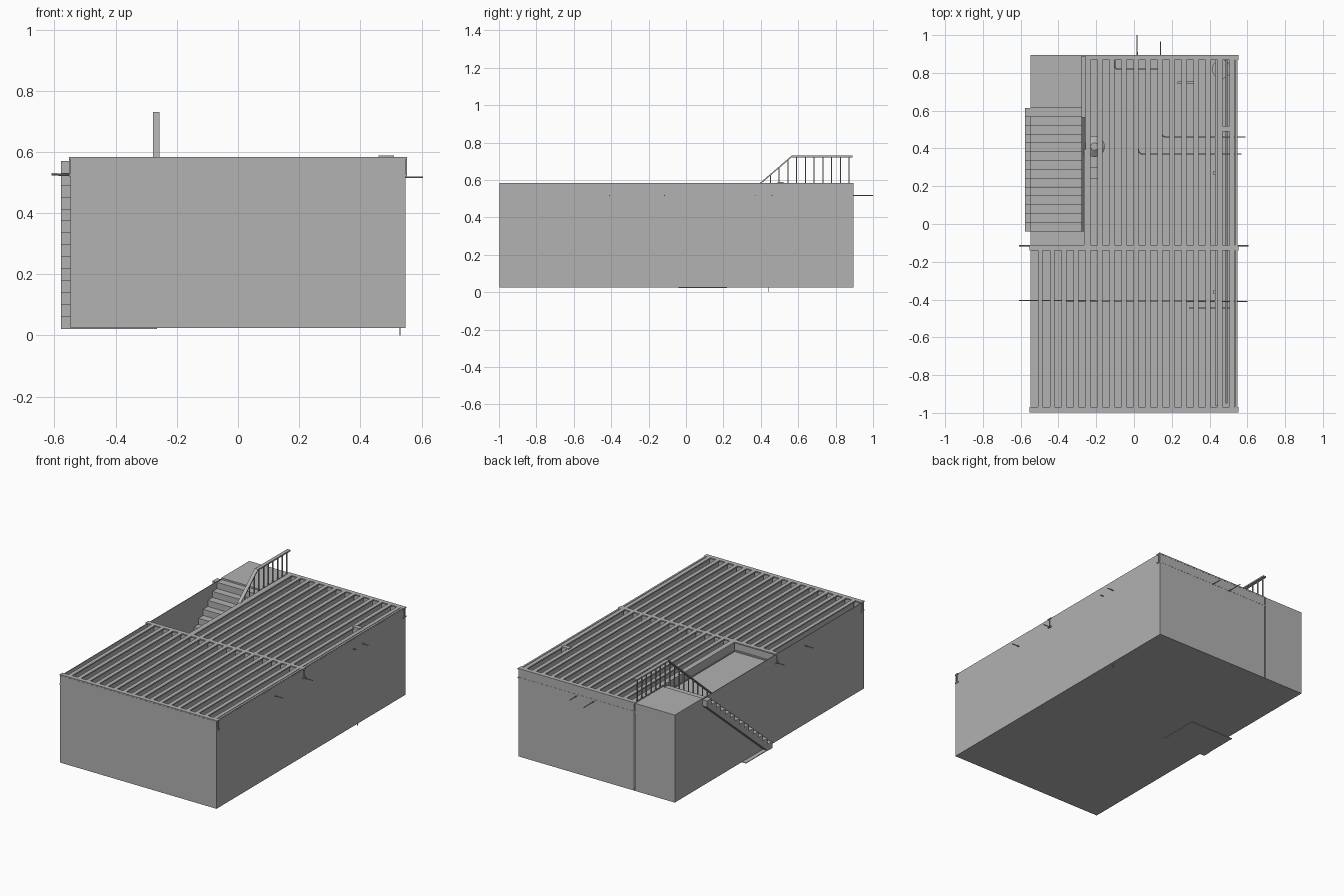
import bpy, bmesh, math
from mathutils import Vector, Matrix

if "Cube" in bpy.data.objects:
    bpy.data.objects.remove(bpy.data.objects["Cube"])

grey = bpy.data.materials.new("plain_grey")
grey.use_nodes = True
grey.diffuse_color = (0.445, 0.445, 0.445, 1)
grey.node_tree.nodes["Principled BSDF"].inputs["Base Color"].default_value = grey.diffuse_color


def finish(name, bm):
    bmesh.ops.recalc_face_normals(bm, faces=bm.faces)
    mesh = bpy.data.meshes.new(name)
    bm.to_mesh(mesh)
    bm.free()
    mesh.materials.append(grey)
    obj = bpy.data.objects.new(name, mesh)
    bpy.context.collection.objects.link(obj)
    return obj


def add_box(bm, x, y, z):
    """Box between pairs of limits on each axis."""
    size = [b - a for a, b in (x, y, z)]
    mid = [(a + b) / 2 for a, b in (x, y, z)]
    bmesh.ops.create_cube(bm, size=1, matrix=Matrix.Translation(mid) @ Matrix.Diagonal((*size, 1)))


def boxes(name, *limits):
    bm = bmesh.new()
    for lim in limits:
        add_box(bm, *lim)
    return finish(name, bm)


def extrude_profile(name, points, x0, x1):
    """Profile of (y, z) points pulled along x."""
    bm = bmesh.new()
    face = bm.faces.new([bm.verts.new((x0, y, z)) for y, z in points])
    made = bmesh.ops.extrude_face_region(bm, geom=[face])["geom"]
    bmesh.ops.translate(bm, verts=[v for v in made if isinstance(v, bmesh.types.BMVert)], vec=(x1 - x0, 0, 0))
    return finish(name, bm)


def cylinder(name, x, y, z0, z1, r, r_top=None, sides=24):
    bm = bmesh.new()
    bmesh.ops.create_cone(bm, cap_ends=True, segments=sides, radius1=r, radius2=r if r_top is None else r_top,
                          depth=z1 - z0, matrix=Matrix.Translation((x, y, (z0 + z1) / 2)))
    obj = finish(name, bm)
    for p in obj.data.polygons:
        p.use_smooth = abs(p.normal.z) < 0.9
    return obj


def pipe(name, points, r=0.003, bend=0.03):
    """Round tube with softened corners."""
    pts = [Vector(p) for p in points]
    path = [pts[0]]
    for a, b, c in zip(pts, pts[1:], pts[2:]):
        s, e = b + (a - b).normalized() * bend, b + (c - b).normalized() * bend
        path += [s.lerp(b, t).lerp(b.lerp(e, t), t) for t in (0, 0.25, 0.5, 0.75, 1)]
    path.append(pts[-1])
    curve = bpy.data.curves.new(name, "CURVE")
    curve.dimensions = "3D"
    curve.bevel_depth = r
    curve.bevel_resolution = 1
    curve.use_fill_caps = True
    spline = curve.splines.new("POLY")
    spline.points.add(len(path) - 1)
    for p, co in zip(spline.points, path):
        p.co = (*co, 1)
    curve.materials.append(grey)
    bpy.context.collection.objects.link(bpy.data.objects.new(name, curve))


W, FRONT, BACK = 0.548, -0.998, 0.895
BASE, WALL, TOP = 0.025, 0.576, 0.583
T = 0.004
WELL = -0.265          # inner side of the stairwell
LAND = 0.615           # front edge of the landing

# Room shell
boxes("floor", ((-W, W), (FRONT, BACK), (BASE, BASE + T)))
boxes("front_wall", ((-W, W), (FRONT, FRONT + T), (BASE, WALL)))
boxes("back_wall", ((WELL + 0.003, W), (BACK - T, BACK), (BASE, WALL)))
for side, name in ((1, "left_wall"), (-1, "right_wall")):
    boxes(name, (sorted((side * W, side * (W - T))), (FRONT, BACK), (BASE, WALL)))
boxes("landing", ((-W, WELL - 0.005), (LAND, BACK), (BASE, 0.58)))


# Flanged floor joists and rim beams
def add_joist(bm, mid, half, ends, along_y):
    for h, z in ((half, (TOP - 0.008, TOP)), (0.003, (TOP - 0.055, TOP - 0.008)),
                 (half, (TOP - 0.063, TOP - 0.055))):
        across = (mid - h, mid + h)
        add_box(bm, *((across, ends, z) if along_y else (ends, across, z)))


front_joists, back_joists = bmesh.new(), bmesh.new()
for i in range(17):
    x = -0.497 + i * 0.0635
    add_joist(front_joists, x, 0.0125, (-0.97, -0.137), True)
    if x > WELL:
        add_joist(back_joists, x, 0.0125, (-0.113, 0.872), True)
finish("front_joists", front_joists)
finish("back_joists", back_joists)

for name, y, x0 in (("front_rim", -0.983, -W), ("middle_rim", -0.125, -W), ("back_rim", 0.882, WELL)):
    bm = bmesh.new()
    add_joist(bm, y, 0.014, (x0 - 0.004, W + 0.005), False)
    finish(name, bm)
for name, x, y0, y1 in (("stairwell_trimmer", WELL + 0.007, -0.113, 0.87), ("left_rim", W - 0.007, -0.97, 0.87)):
    bm = bmesh.new()
    add_joist(bm, x, 0.006, (y0, y1), True)
    finish(name, bm)

# Main girder with posts below
boxes("girder", ((0.43, 0.457), (-0.96, 0.89), (0.49, 0.52)))
for i, y in enumerate((-0.36, 0.27)):
    cylinder(f"girder_post_{i + 1}", 0.443, y, BASE, 0.485, 0.01, sides=12)
    boxes(f"post_plate_{i + 1}", ((0.42, 0.466), (y - 0.01, y + 0.01), (0.484, 0.49)))

# Stairs: stepped top with a sloping underside
STEPS, FOOT = 14, -0.04
run, rise = (LAND - FOOT) / STEPS, (0.57 - BASE) / STEPS
profile = [(FOOT, BASE - 0.003)]
for i in range(STEPS):
    profile += [(FOOT + i * run, BASE + (i + 1) * rise), (FOOT + (i + 1) * run, BASE + (i + 1) * rise)]
profile += [(LAND, 0.57 - rise), (FOOT + run, BASE - 0.003)]
extrude_profile("stairs", profile, -0.578, WELL - 0.003)
boxes("stair_footing", ((-0.575, WELL), (FOOT, 0.22), (BASE - 0.003, BASE + 0.001)))

# Stair railing
KNEE, RAIL, SLOPE, THICK = 0.565, 0.73, 0.86, 0.009


def rail_height(y):
    return RAIL - max(0, KNEE - y) * SLOPE


ends = [(y, rail_height(y)) for y in (FOOT, KNEE, 0.89)]
extrude_profile("handrail", ends + [(y, z - THICK) for y, z in reversed(ends)], -0.278, -0.256)
bm = bmesh.new()
for i in range(20):
    y = FOOT + (i + 0.5) * run
    foot = BASE + min(i + 1, STEPS) * rise
    add_box(bm, (-0.271, -0.265), (y - 0.003, y + 0.003), (foot, rail_height(y) - 0.005))
finish("balusters", bm)

# Water tank, heater cabinet and corner basin
cylinder("water_tank", -0.21, 0.41, BASE, 0.32, 0.055)
cylinder("water_tank_dome", -0.21, 0.41, 0.32, 0.345, 0.055, 0.02)
boxes("heater_cabinet", ((-0.24, -0.18), (0.24, 0.3), (BASE, 0.25)))
cylinder("corner_basin", 0.463, 0.82, BASE, 0.1, 0.05)
boxes("drain_stub", ((0.46, 0.51), (0.49, 0.52), (0.54, 0.588)))

# Pipes passing through the walls
pipe("long_supply_pipe", [(0.016, 1.0, 0.517), (0.022, 0.37, 0.517), (0.57, 0.37, 0.517)])
pipe("short_supply_pipe", [(0.14, 0.965, 0.517), (0.145, 0.46, 0.517), (0.59, 0.46, 0.517)])
pipe("inner_branch_pipe", [(0.145, 0.37, 0.51), (0.145, 0.03, 0.51)])
pipe("front_cross_pipe", [(-0.61, -0.405, 0.525), (0.6, -0.41, 0.517)])
pipe("middle_cross_pipe", [(-0.61, -0.115, 0.528), (0.605, -0.115, 0.517)])
pipe("back_loop_pipe", [(-0.1, 0.87, 0.5), (-0.1, 0.82, 0.5), (0.14, 0.82, 0.5)], bend=0.015)
pipe("waste_pipe", [(0.49, -0.95, 0.505), (0.49, 0.88, 0.505)], r=0.006)
pipe("floor_drain", [(0.53, 0.44, 0.1), (0.53, 0.44, 0.0)], r=0.002)
pipe("front_branch_pipe", [(0.29, -0.445, 0.5), (0.52, -0.445, 0.5)])
boxes("pipe_tray", ((0.23, 0.33), (0.742, 0.754), (0.5, 0.51)))
